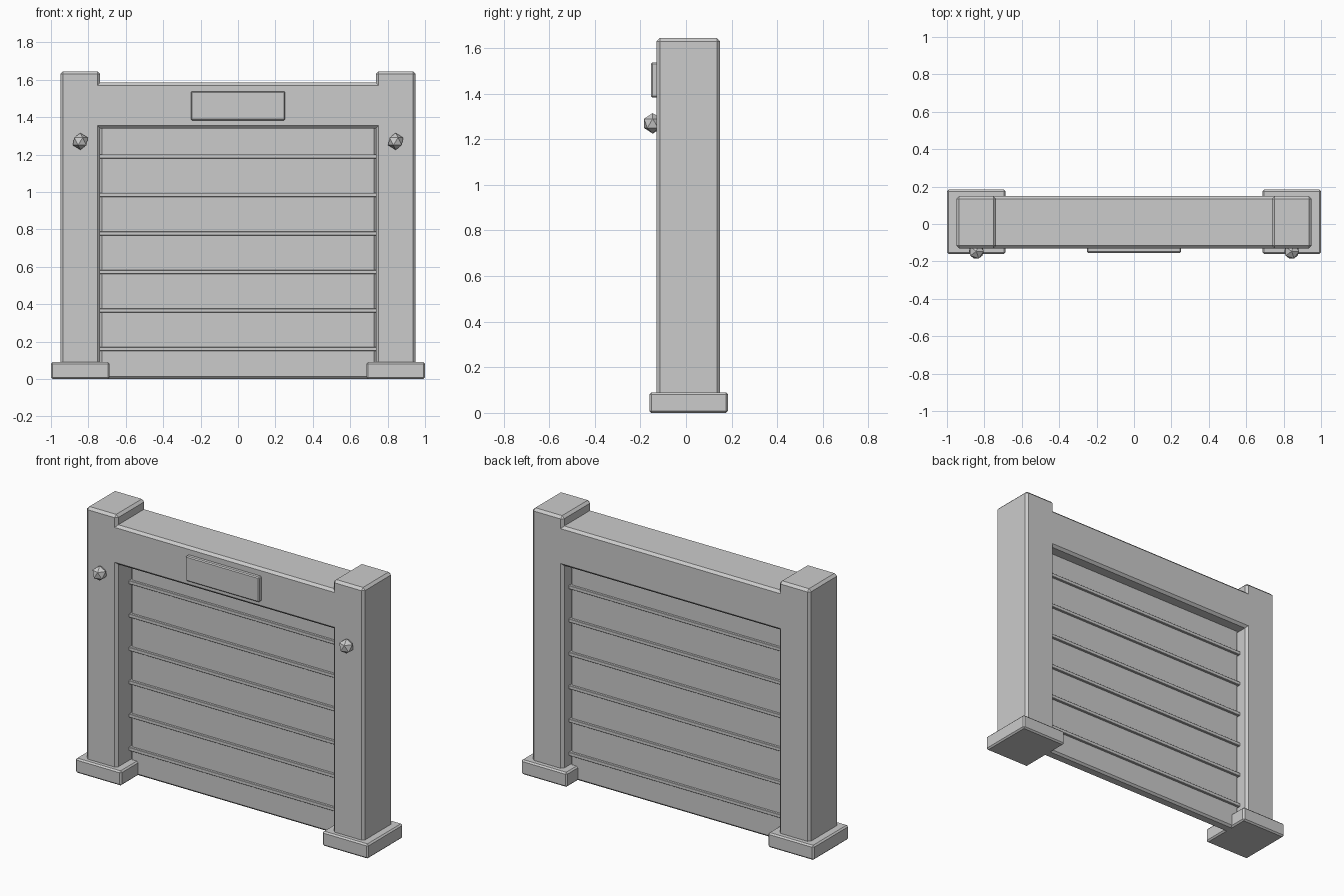
import bpy
import bmesh

if "Cube" in bpy.data.objects:
    bpy.data.objects.remove(bpy.data.objects["Cube"])


def box(name, x, y, z, bevel):
    """Chamfered box from (min, max) ranges."""
    bm = bmesh.new()
    bmesh.ops.create_cube(bm, size=1)
    for v in bm.verts:
        for i, (lo, hi) in enumerate((x, y, z)):
            v.co[i] = lo if v.co[i] < 0 else hi
    mesh = bpy.data.meshes.new(name)
    bm.to_mesh(mesh)
    bm.free()
    ob = bpy.data.objects.new(name, mesh)
    bpy.context.collection.objects.link(ob)
    mod = ob.modifiers.new("chamfer", 'BEVEL')
    mod.width = bevel
    mod.segments = 1
    return ob


FRAME_Y = (-0.13, 0.15)

# Pillars, footings and faceted lamps on both sides
for side, s in (("left", -1), ("right", 1)):
    box(f"{side}_pillar", sorted((s * 0.737, s * 0.95)), FRAME_Y, (0.02, 1.645), 0.015)
    box(f"{side}_footing", sorted((s * 0.687, s * 1.0)), (-0.161, 0.184), (0.0, 0.09), 0.009)
    bpy.ops.mesh.primitive_ico_sphere_add(subdivisions=1, radius=0.045,
                                          location=(s * 0.843, -0.146, 1.27))
    bpy.context.object.name = f"{side}_lamp"

# Lintel, flush with the pillars
box("lintel", (-0.85, 0.85), FRAME_Y, (1.34, 1.585), 0.015)

# Blank sign plate
box("sign_plate", (-0.252, 0.252), (-0.154, -0.12), (1.383, 1.537), 0.006)

# Shutter door with raised ribs
box("shutter_panel", (-0.739, 0.739), (0.005, 0.075), (0.0, 1.38), 0.012)
for i in range(6):
    zc = 0.16 + i * 0.206
    box(f"shutter_rib_{i + 1}", (-0.745, 0.745), (-0.01, 0.09), (zc - 0.011, zc + 0.011), 0.002)
